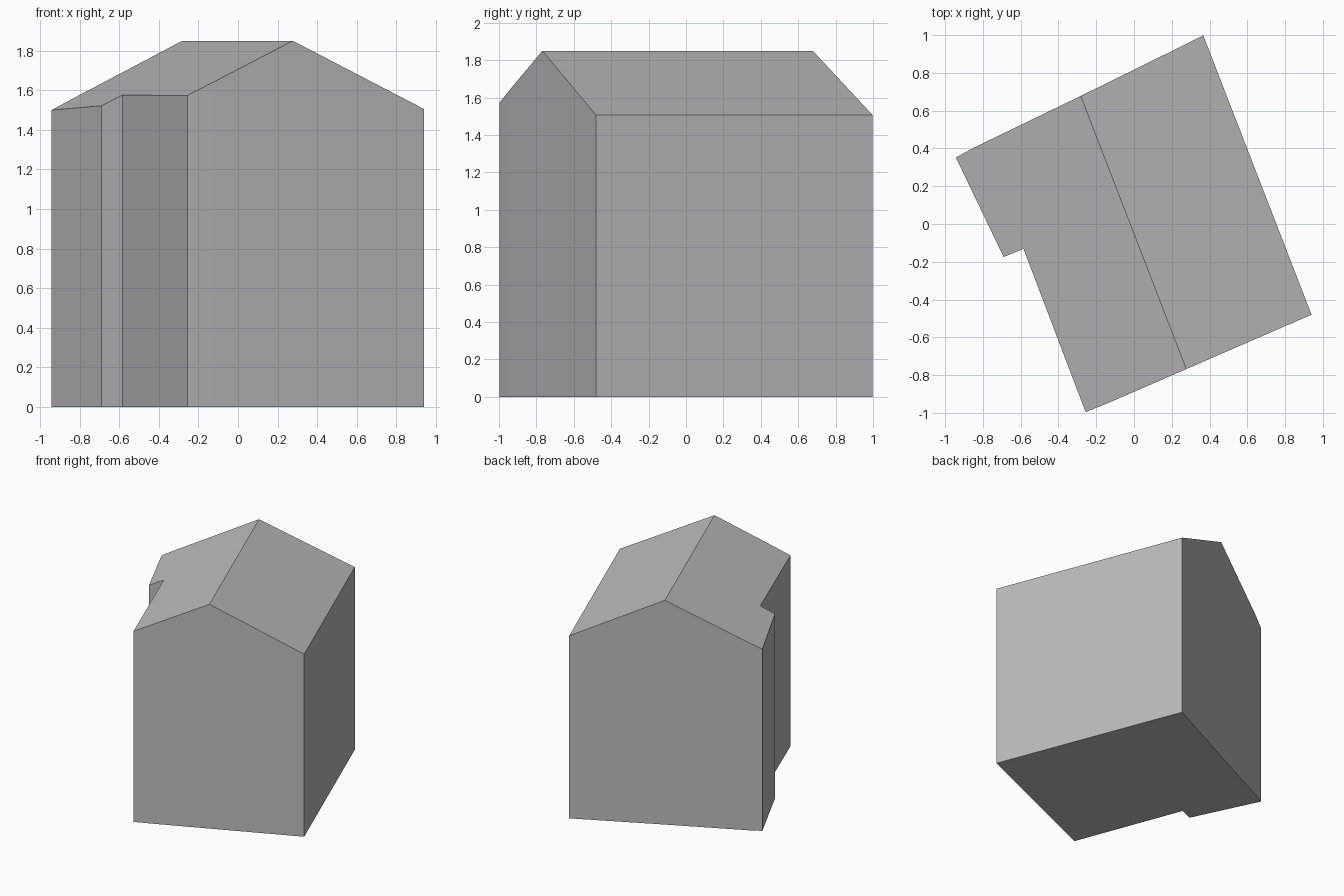
import bpy
import bmesh
from mathutils import Vector

cube = bpy.data.objects.get("Cube")
if cube:
    bpy.data.objects.remove(cube, do_unlink=True)

# Plain grey for walls and roof
grey = bpy.data.materials.new("plain_grey")
grey.use_nodes = True
colour = (0.5, 0.5, 0.5, 1)
grey.diffuse_color = colour
grey.node_tree.nodes["Principled BSDF"].inputs["Base Color"].default_value = colour

# Ground plan, counter-clockwise, with the ridge ends as corners
RIDGE_FRONT = Vector((0.277, -0.768))
RIDGE_BACK = Vector((-0.282, 0.678))
EAST = [(0.94, -0.48), (0.367, 0.998)]
WEST = [(-0.85, 0.403), (-0.943, 0.352), (-0.69, -0.175), (-0.585, -0.132),
        (-0.256, -0.996), (-0.13, -0.945)]
RIDGE_HEIGHT, SLOPE = 1.85, 0.477
across = (RIDGE_BACK - RIDGE_FRONT).orthogonal().normalized()


def roof_height(point):
    """Gable roof falls evenly on both sides of the ridge."""
    return RIDGE_HEIGHT - SLOPE * abs((Vector(point) - RIDGE_FRONT).dot(across))


# Building: floor, walls and two roof slopes
bm = bmesh.new()
plan = [RIDGE_FRONT, *EAST, RIDGE_BACK, *WEST]
base = [bm.verts.new((p[0], p[1], 0)) for p in plan]
top = [bm.verts.new((p[0], p[1], roof_height(p))) for p in plan]
back = len(EAST) + 1
bm.faces.new(base[::-1])
for i in range(len(plan)):
    j = (i + 1) % len(plan)
    bm.faces.new((base[i], base[j], top[j], top[i]))
bm.faces.new(top[:back + 1])
bm.faces.new(top[back:] + top[:1])
bmesh.ops.recalc_face_normals(bm, faces=bm.faces)

mesh = bpy.data.meshes.new("gabled_building")
bm.to_mesh(mesh)
bm.free()
mesh.materials.append(grey)
building = bpy.data.objects.new("gabled_building", mesh)
bpy.context.collection.objects.link(building)
